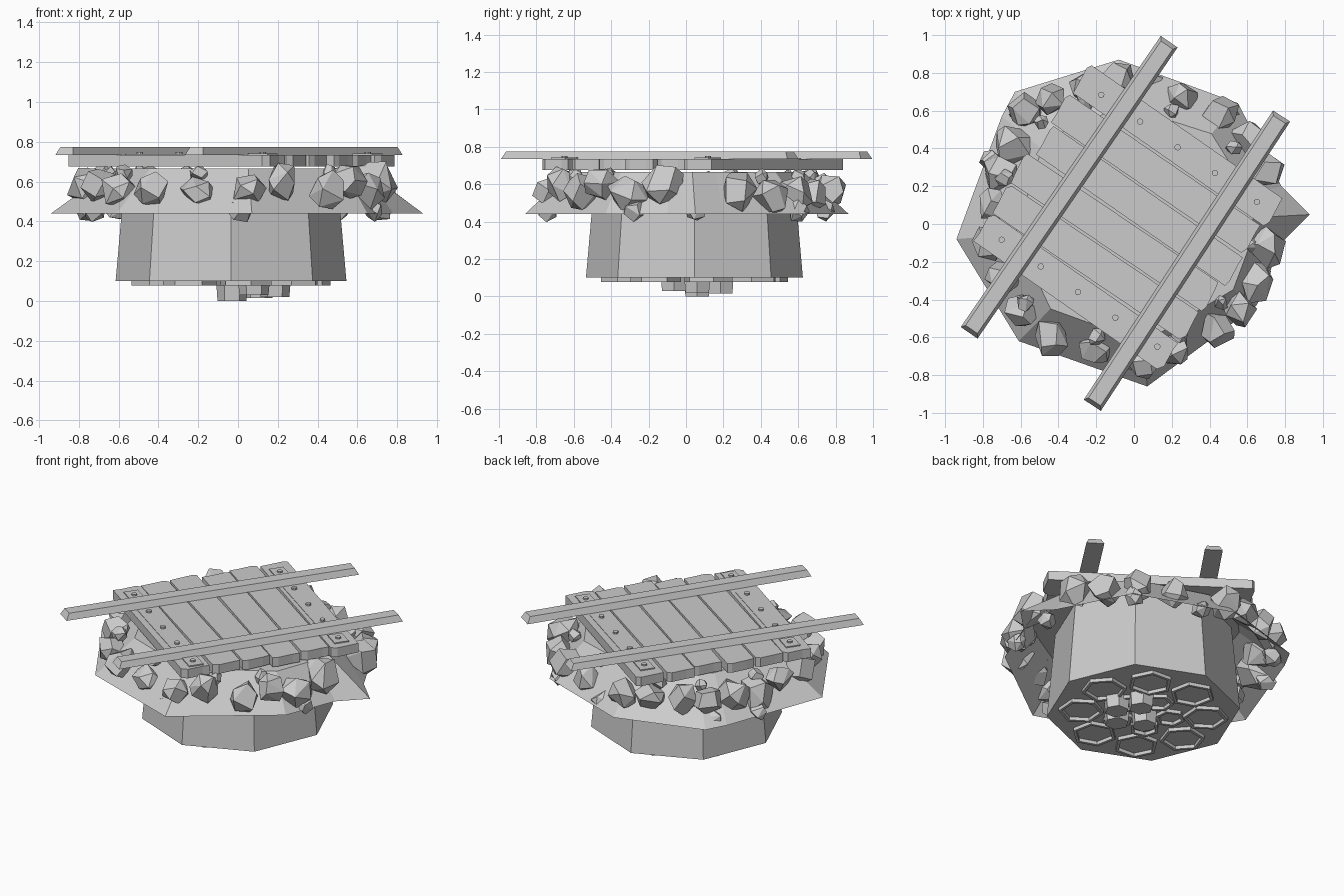
import bpy, bmesh, math, random
from mathutils import Vector, Matrix

random.seed(11)
cube = bpy.data.objects.get("Cube")
if cube:
    bpy.data.objects.remove(cube, do_unlink=True)

stone = bpy.data.materials.new("plain grey")
stone.use_nodes = True
grey = (0.6, 0.6, 0.6, 1)
stone.diffuse_color = grey
stone.node_tree.nodes["Principled BSDF"].inputs["Base Color"].default_value = grey

DECK = Matrix.Rotation(math.radians(55.5), 4, 'Z')   # deck frame: x along the rails
CENTRE = Vector((-0.035, 0.045, 0))


def finish(name, bm, matrix=None):
    bmesh.ops.recalc_face_normals(bm, faces=bm.faces)
    mesh = bpy.data.meshes.new(name)
    bm.to_mesh(mesh)
    bm.free()
    mesh.materials.append(stone)
    ob = bpy.data.objects.new(name, mesh)
    bpy.context.collection.objects.link(ob)
    if matrix:
        ob.matrix_world = matrix


def loft(name, loops, caps=True, matrix=None, cyclic=False):
    """Bridge equal-length rings of points, one after another."""
    bm = bmesh.new()
    rings = [[bm.verts.new(p) for p in loop] for loop in loops]
    pairs = list(zip(rings, rings[1:]))
    if cyclic:
        pairs.append((rings[-1], rings[0]))
    for a, b in pairs:
        for i in range(len(a)):
            j = (i + 1) % len(a)
            bm.faces.new((a[i], a[j], b[j], b[i]))
    if caps:
        bm.faces.new(rings[0])
        bm.faces.new(rings[-1])
    finish(name, bm, matrix)


def ring(n, r, z, centre=(0, 0), turn=0.0):
    return [(centre[0] + r * math.cos(turn + math.tau * i / n),
             centre[1] + r * math.sin(turn + math.tau * i / n), z) for i in range(n)]


def rect(x, y, hx, hy, z):
    return [(x - hx, y - hy, z), (x + hx, y - hy, z), (x + hx, y + hy, z), (x - hx, y + hy, z)]


def rock(name, pos, size):
    """Faceted boulder: hull of scattered points on a squashed ball."""
    bm = bmesh.new()
    stretch = Vector([random.uniform(0.85, 1.12) for _ in range(3)])
    for i in range(12):
        z = 1 - 2 * (i + 0.5) / 12
        a = i * 2.4 + random.uniform(-0.4, 0.4)
        r = math.sqrt(1 - z * z)
        d = Vector((r * math.cos(a), r * math.sin(a), z)) * random.uniform(0.9, 1.05)
        bm.verts.new(d * stretch * size)
    bmesh.ops.convex_hull(bm, input=bm.verts)
    bmesh.ops.dissolve_limit(bm, angle_limit=math.radians(20), verts=bm.verts, edges=bm.edges)
    turn = Matrix.Rotation(random.uniform(0, 6), 4, random.choice('XYZ'))
    finish(name, bm, Matrix.Translation(pos) @ turn)


# Eight-sided tapered base
loft("base_drum", [ring(8, r, z, CENTRE) for r, z in ((0.58, 0.1), (0.55, 0.44), (0.53, 0.66))])

# Honeycomb frames under the base
for radius, count, size, start in ((0.375, 8, 0.135, 0.2), (0.165, 5, 0.092, 0.2)):
    for i in range(count):
        a = start + math.tau * i / count
        c = CENTRE + Vector((math.cos(a), math.sin(a), 0)) * radius
        loft("honeycomb_frame", [ring(6, size, 0.1, c, a), ring(6, size, 0.078, c, a),
                                 ring(6, size - 0.02, 0.078, c, a), ring(6, size - 0.02, 0.1, c, a)],
             caps=False, cyclic=True)

# Short columns clustered under the middle
for x, y, low in ((-0.03, 0.06, 0.0), (0.1, 0.185, 0.015), (0.185, 0.06, 0.02), (0.08, -0.065, 0.03)):
    loft("underside_column", [ring(6, 0.073, low, (x, y)), ring(6, 0.08, 0.1, (x, y))])

# Wide sloping skirt with an uneven rim
rim = [(-0.94, -0.08), (-0.7, 0.57), (-0.63, 0.7), (-0.08, 0.87), (0.55, 0.64), (0.78, 0.2),
       (0.93, 0.05), (0.78, -0.1), (0.65, -0.43), (0.07, -0.86), (-0.61, -0.62)]
bm = bmesh.new()
low_ring = [bm.verts.new((x, y, 0.44)) for x, y in rim]
high_ring = [bm.verts.new((*(Vector(p).normalized() * 0.63), 0.665)) for p in rim]
for i in range(len(rim)):
    j = (i + 1) % len(rim)
    bm.faces.new((low_ring[i], low_ring[j], high_ring[j], high_ring[i]))
bm.faces.new(high_ring)
finish("skirt", bm)

# Boulders spread along the skirt, with smaller stones tucked above
spots = [(-0.43, -0.6), (-0.2, -0.66), (0.05, -0.73), (0.22, -0.66), (0.44, -0.56),
         (0.56, -0.46), (0.64, -0.31), (0.7, -0.12), (0.7, 0.28), (0.6, 0.45),
         (0.46, 0.59), (0.25, 0.67), (-0.08, 0.76), (-0.25, 0.73), (-0.44, 0.66),
         (-0.58, 0.6), (-0.64, 0.42), (-0.71, 0.27), (-0.75, 0.1), (-0.76, -0.1),
         (-0.7, -0.28), (-0.6, -0.46)]
for i, (x, y) in enumerate(spots):
    rock("boulder", (x, y, 0.565 + random.uniform(-0.04, 0.04)), random.uniform(0.092, 0.118))
    if i % 2:
        rock("small_stone", (x * 0.9 + random.uniform(-0.05, 0.05), y * 0.9, 0.64), 0.05)

# Loose stones hanging from the rim
for x, y in ((-0.75, 0.33), (0.02, -0.74), (0.68, -0.28), (-0.6, 0.57), (0.72, 0.05),
             (0.5, 0.6), (-0.72, 0.08), (0.1, 0.74)):
    rock("hanging_stone", (x, y, 0.46), 0.065)

# Six worn planks laid across the deck
pitch = 0.189
for i in range(6):
    x = (i - 2.5) * pitch
    h = pitch / 2 - 0.006
    a = 0.675 + random.uniform(-0.035, 0.015)
    b = -0.59 + random.uniform(-0.015, 0.03)
    c, d = (random.uniform(0.005, 0.025) for _ in range(2))
    outline = [(x - h, b + c), (x - h * 0.6, b), (x + h * 0.5, b + 0.012), (x + h, b + d),
               (x + h, a - c), (x + h * 0.7, a), (x - h * 0.4, a - 0.012), (x - h, a - d)]
    tilt = DECK @ Matrix.Rotation(math.radians(random.uniform(-0.6, 0.6)), 4, 'Z')
    loft("plank", [[(u, v, z) for u, v in outline] for z in (0.675, 0.735)], matrix=tilt)

# Thin battens, corner plates and bolts on the end planks
for side in (-1, 1):
    x = side * 0.465
    loft("batten", [rect(x, 0.04, 0.055, 0.29, z) for z in (0.73, 0.738)], matrix=DECK)
    for y in (-0.47, 0.53):
        loft("corner_plate", [rect(x, y, 0.045, 0.06, z) for z in (0.733, 0.742)], matrix=DECK)
    for y in (-0.47, -0.2, 0.04, 0.28, 0.53):
        loft("bolt", [ring(8, 0.017, z, (x, y)) for z in (0.733, 0.75)], matrix=DECK)

# Two long tapered rails, the second slightly askew
for x, y, half, skew in ((-0.034, 0.393, 0.935, 0), (-0.001, -0.341, 0.915, 1.3)):
    place = DECK @ Matrix.Translation((x, y, 0)) @ Matrix.Rotation(math.radians(skew), 4, 'Z')
    loft("rail", [rect(0, 0, half, 0.054, 0.735), rect(0, 0, half - 0.022, 0.038, 0.775)],
         matrix=place)
